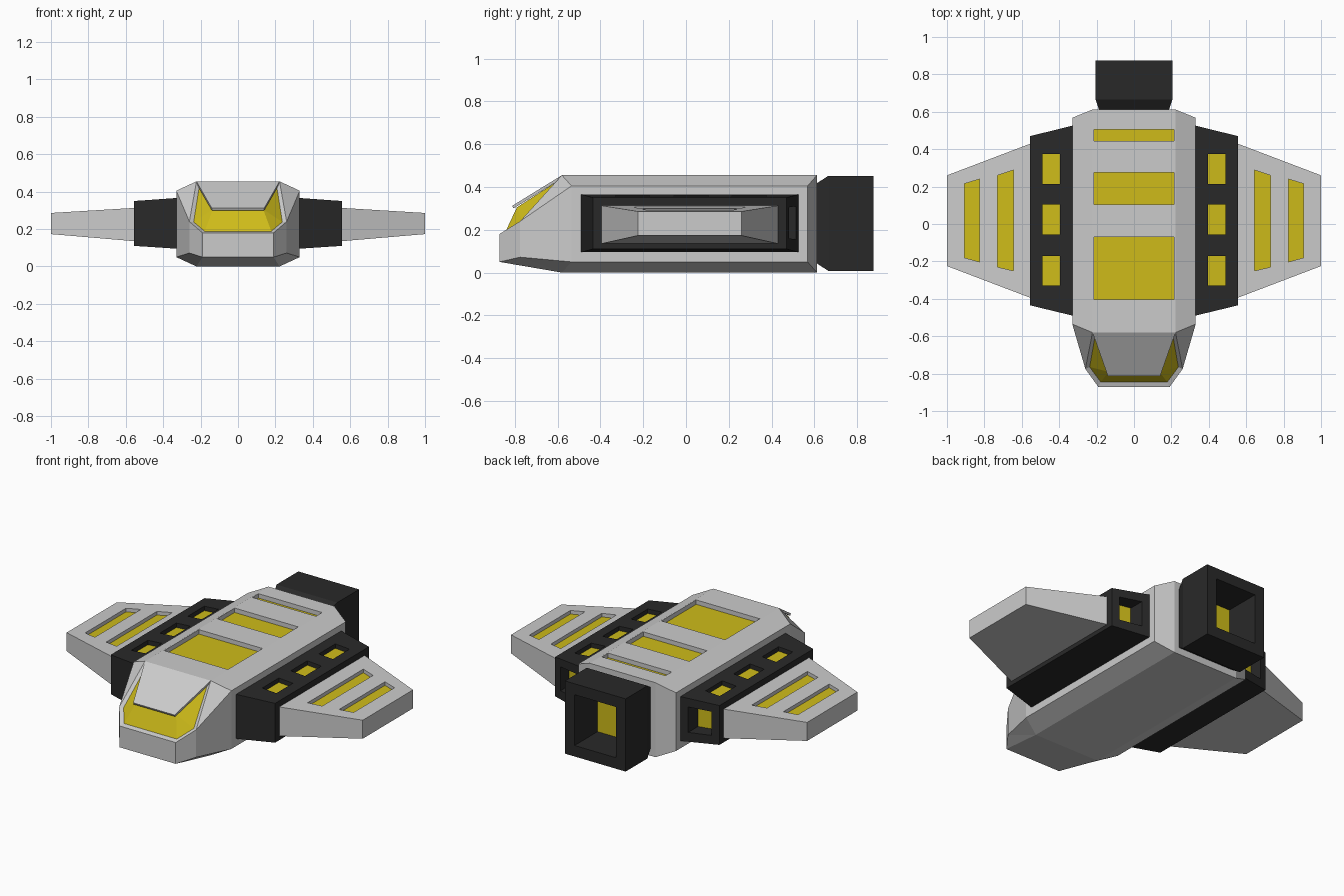
import bpy, bmesh

if "Cube" in bpy.data.objects:
    bpy.data.objects.remove(bpy.data.objects["Cube"])


def material(name, rgb):
    m = bpy.data.materials.new(name)
    m.diffuse_color = (*rgb, 1)
    m.use_nodes = True
    m.node_tree.nodes["Principled BSDF"].inputs["Base Color"].default_value = m.diffuse_color
    return m


YELLOW = material("yellow_panel", (0.62, 0.50, 0.01))
BLACK = material("black_plating", (0.022, 0.022, 0.022))


def finish(name, bm, mat=None):
    bmesh.ops.recalc_face_normals(bm, faces=bm.faces)
    me = bpy.data.meshes.new(name)
    bm.to_mesh(me)
    bm.free()
    ob = bpy.data.objects.new(name, me)
    bpy.context.collection.objects.link(ob)
    if mat:
        me.materials.append(mat)
    return ob


def solid(name, lofts, mat=None):
    """Each loft is a sequence of point rings, bridged and capped."""
    bm = bmesh.new()
    for rings in lofts:
        vs = [[bm.verts.new(p) for p in r] for r in rings]
        n = len(vs[0])
        for a, b in zip(vs, vs[1:]):
            for i in range(n):
                j = (i + 1) % n
                bm.faces.new((a[i], a[j], b[j], b[i]))
        bm.faces.new(vs[0])
        bm.faces.new(vs[-1])
    return finish(name, bm, mat)


def faces_mesh(name, faces, mat=None):
    """Faces given directly as lists of points, welded together."""
    bm = bmesh.new()
    for f in faces:
        bm.faces.new([bm.verts.new(p) for p in f])
    bmesh.ops.remove_doubles(bm, verts=bm.verts, dist=1e-4)
    return finish(name, bm, mat)


def recess(ob, name, quads, top, depth):
    """Sink windows into the upper surface z = top(x) and line them with yellow."""
    def slab(q, lo, hi):
        return [[(x, y, top(x) + h) for x, y in q] for h in (lo, hi)]
    cutter = solid("cutter", [slab(q, -depth, 0.05) for q in quads])
    cutter.hide_render = True
    mod = ob.modifiers.new("windows", 'BOOLEAN')
    mod.operation, mod.solver, mod.object = 'DIFFERENCE', 'EXACT', cutter
    dg = bpy.context.evaluated_depsgraph_get()
    me = bpy.data.meshes.new_from_object(ob.evaluated_get(dg))
    ob.modifiers.clear()
    ob.data = me
    bpy.data.objects.remove(cutter)
    solid(name, [slab(q, -depth - 0.005, -depth + 0.003) for q in quads], YELLOW)


def rect_yz(x, y0, y1, z0, z1):
    return [(x, y0, z0), (x, y1, z0), (x, y1, z1), (x, y0, z1)]


def rect_xz(y, x, z0, z1):
    return [(-x, y, z0), (x, y, z0), (x, y, z1), (-x, y, z1)]


def box_xy(x0, x1, y0, y1):
    return [(x0, y0), (x1, y0), (x1, y1), (x0, y1)]


# Main hull, lofted across its width
side, mid = (-0.535, 0.568, 0.05, 0.405), (-0.58, 0.612, 0.0, 0.455)
hull = solid("hull", [[rect_yz(-0.33, *side), rect_yz(-0.222, *mid),
                       rect_yz(0.222, *mid), rect_yz(0.33, *side)]])
recess(hull, "roof_panels",
       [box_xy(-0.215, 0.215, a, b) for a, b in ((-0.405, -0.07), (0.105, 0.275), (0.445, 0.505))],
       lambda x: 0.455, 0.03)

# Nose shell with window rim, glass and overhanging cockpit roof
shell, glass = [], []
P = dict(A0=(.19, -.872, .05), A1=(.19, -.872, .18), B0=(.26, -.775, .072), B1=(.26, -.775, .24),
         C0=(.33, -.535, .05), C1=(.33, -.535, .405), D0=(.222, -.58, 0), D1=(.222, -.58, .455),
         a=(.178, -.845, .188), b=(.237, -.765, .238), d=(.205, -.58, .44), g=(.135, -.79, .305))


def pt(key, s):
    x, y, z = P[key]
    return (s * x, y, z)


for s in (1, -1):
    for f in ("A0 B0 B1 A1", "B0 C0 C1 B1", "B1 C1 D1", "A0 D0 B0", "B0 D0 C0",
              "A1 B1 b a", "B1 D1 d b"):
        shell.append([pt(k, s) for k in f.split()])
    for f in ("a b g", "b d g"):
        glass.append([pt(k, s) for k in f.split()])
for k, l in (("A0", "A1"), ("A0", "D0"), ("A1", "a")):
    shell.append([pt(k, -1), pt(k, 1), pt(l, 1), pt(l, -1)])
glass.append([pt("a", -1), pt("a", 1), pt("g", 1), pt("g", -1)])
faces_mesh("nose_shell", shell)
faces_mesh("cockpit_glass", glass, YELLOW)
roof = [(-0.222, -0.58, 0.455), (0.222, -0.58, 0.455), (0.14, -0.812, 0.312), (-0.14, -0.812, 0.312)]
solid("cockpit_roof", [[roof, [(x, y + 0.006, z - 0.012) for x, y, z in roof]]])

# Rear thruster: flared box with a hollow back
solid("rear_thruster", [[rect_xz(0.6, 0.183, 0.05, 0.41), rect_xz(0.665, 0.205, 0.008, 0.452),
                         rect_xz(0.875, 0.205, 0.008, 0.452), rect_xz(0.875, 0.14, 0.075, 0.385),
                         rect_xz(0.65, 0.14, 0.075, 0.385)]], BLACK)
solid("thruster_glow", [[rect_xz(0.648, 0.139, 0.076, 0.384), rect_xz(0.655, 0.139, 0.076, 0.384)]], YELLOW)

for s, tag in ((1, "right"), (-1, "left")):
    # Side engine: tapered outward, hollow at the back
    def ring(x0, x1, y0, y1, za, zb, zc, zd):
        return [(s * x0, y0, za), (s * x1, y1, zb), (s * x1, y1, zc), (s * x0, y0, zd)]
    hole = (0.155, 0.16, 0.305, 0.31)
    engine = solid(tag + "_engine", [[
        ring(0.328, 0.555, -0.49, -0.435, 0.095, 0.11, 0.35, 0.366),
        ring(0.328, 0.555, 0.526, 0.47, 0.095, 0.11, 0.35, 0.366),
        ring(0.375, 0.51, 0.5144, 0.4811, *hole),
        ring(0.375, 0.51, 0.415, 0.395, *hole)]], BLACK)
    solid(tag + "_engine_glow", [[ring(0.376, 0.509, 0.412, 0.392, *hole),
                                  ring(0.376, 0.509, 0.42, 0.4, *hole)]], YELLOW)
    recess(engine, tag + "_engine_panels",
           [box_xy(s * 0.395, s * 0.49, y - 0.08, y + 0.08) for y in (-0.25, 0.025, 0.295)],
           lambda x: 0.366 - (abs(x) - 0.328) * 0.0705, 0.03)

    # Wing: tapered slab with two slanted slots
    wing = solid(tag + "_wing", [[rect_yz(s * 0.553, -0.395, 0.43, 0.135, 0.313),
                                  rect_yz(s * 1.0, -0.225, 0.26, 0.173, 0.286)]])
    slots = [[(s * x0, -a), (s * x1, -b), (s * x1, c), (s * x0, d)] for x0, x1, a, b, c, d in
             ((0.645, 0.73, 0.25, 0.23, 0.26, 0.288), (0.825, 0.907, 0.203, 0.18, 0.215, 0.24))]
    recess(wing, tag + "_wing_panels", slots,
           lambda x: 0.313 - (abs(x) - 0.553) * 0.0604, 0.025)
